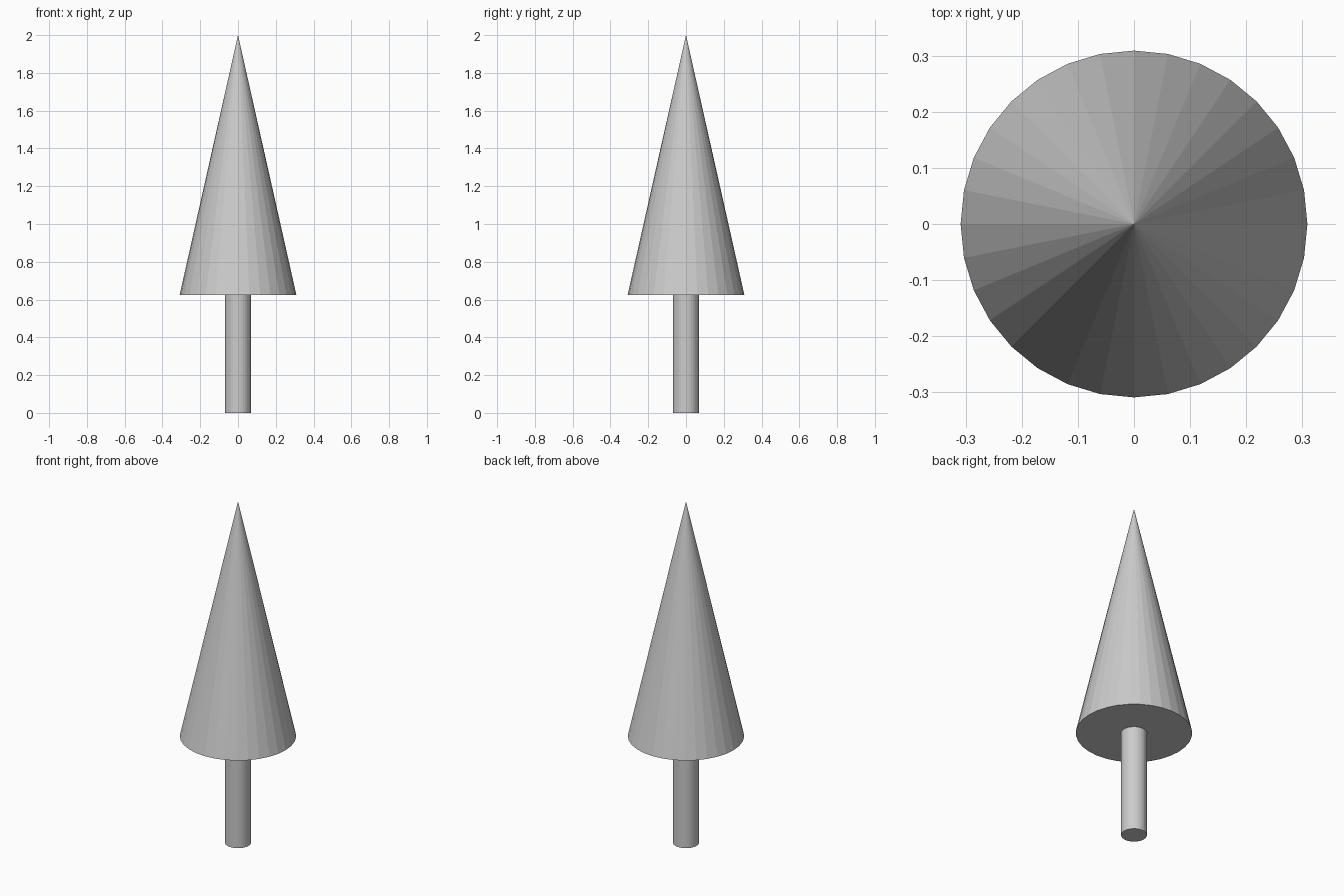
import bpy

if "Cube" in bpy.data.objects:
    bpy.data.objects.remove(bpy.data.objects["Cube"])

SIDES = 32
BASE_Z = 0.625   # underside of the foliage
TOP_Z = 2.0


def tapered(name, r_bottom, r_top, z0, z1):
    """Flat-shaded round part standing between two heights."""
    bpy.ops.mesh.primitive_cone_add(
        vertices=SIDES, radius1=r_bottom, radius2=r_top,
        depth=z1 - z0, location=(0, 0, (z0 + z1) / 2))
    bpy.context.object.name = name


# Straight trunk
tapered("trunk", 0.069, 0.069, 0, BASE_Z)

# Pointed foliage with a closed underside
tapered("foliage", 0.309, 0, BASE_Z, TOP_Z)
